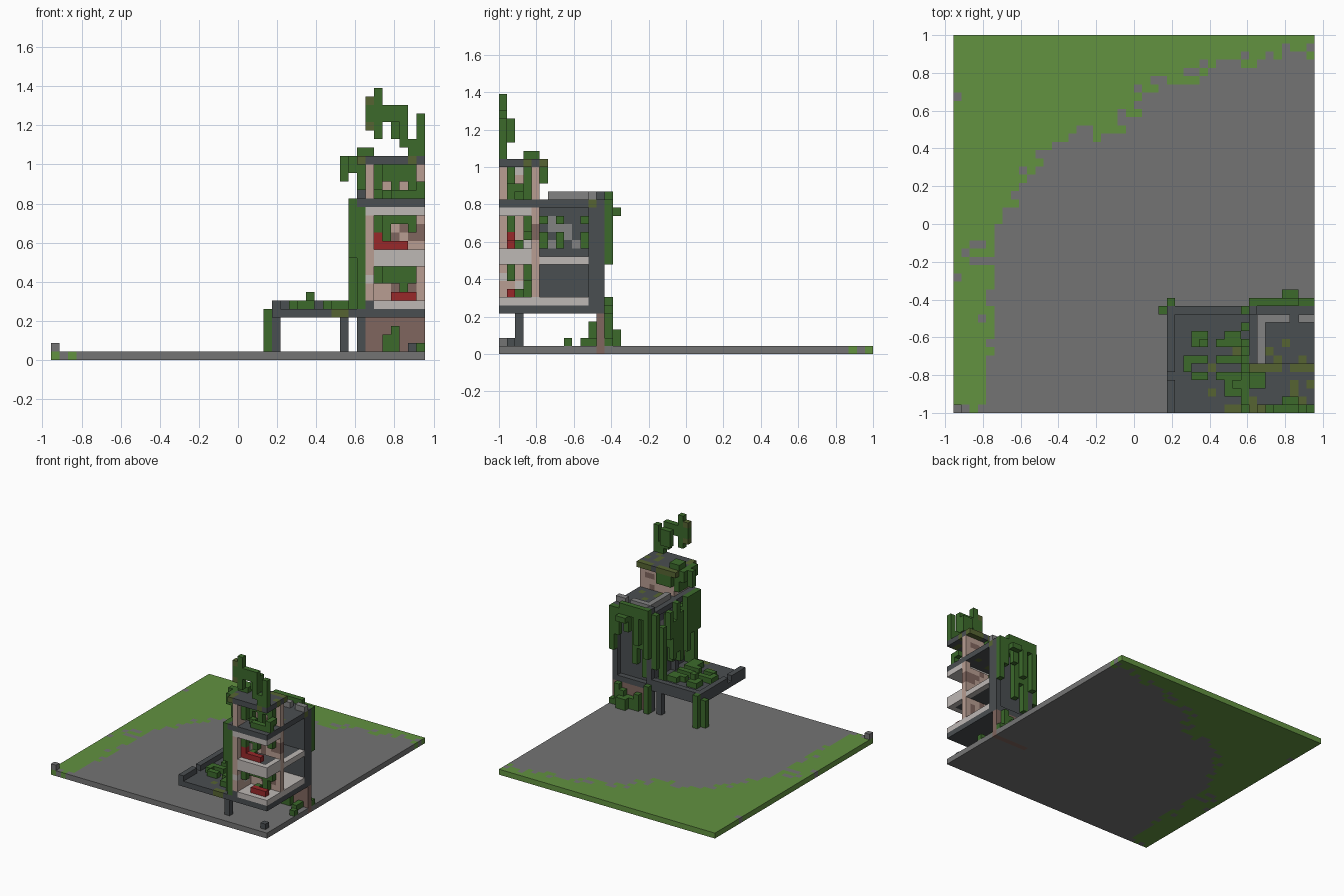
import bpy
import bmesh
import random
from mathutils import Vector

cube = bpy.data.objects.get("Cube")
if cube:
    bpy.data.objects.remove(cube)

rng = random.Random(4)
UNIT = 2 / 46            # edge of one block
WIDE, DEEP = 44, 46      # ground size in blocks

PALETTE = {
    "grass green": (98, 146, 64),
    "ground grey": (116, 116, 116),
    "dark concrete": (74, 78, 81),
    "leaf green": (60, 106, 43),
    "moss olive": (86, 100, 50),
    "pale trim": (190, 184, 181),
    "beige plaster": (184, 158, 146),
    "brown brick": (128, 102, 94),
    "red bench": (152, 40, 42),
    "parapet grey": (130, 130, 130),
}


def linear(value):
    value /= 255
    return value / 12.92 if value < 0.04045 else ((value + 0.055) / 1.055) ** 2.4


def make_material(name, rgb):
    colour = (*[linear(c) for c in rgb], 1)
    mat = bpy.data.materials.new(name)
    mat.use_nodes = True
    mat.diffuse_color = colour
    shader = next(n for n in mat.node_tree.nodes if n.type == "BSDF_PRINCIPLED")
    shader.inputs["Base Color"].default_value = colour
    shader.inputs["Roughness"].default_value = 0.9
    return mat


materials = {name: make_material(name, rgb) for name, rgb in PALETTE.items()}
world = {}               # block position -> (part, colour)


def span(value):
    """A single index or an inclusive pair."""
    low, high = value if isinstance(value, tuple) else (value, value)
    return range(low, high + 1)


def fill(part, colour, xs, ys, zs, keep=False, speckle=None, chance=0):
    for i in span(xs):
        for j in span(ys):
            for k in span(zs):
                if keep and (i, j, k) in world:
                    continue
                tint = speckle if rng.random() < chance else colour
                world[i, j, k] = (part, tint)


def vine(xs, ys, zs, part="vines"):
    fill(part, "leaf green", xs, ys, zs, keep=True)


# Ground: grass beyond a ragged curved edge, paving inside it
edge = [(0, 0), (4, 0), (5, 20), (8, 27), (11, 32), (15, 34),
        (20, 35), (23, 38), (28, 41), (35, 42), (43, 44), (44, 45)]


def grass_start(i):
    for (a, low), (b, high) in zip(edge, edge[1:]):
        if a <= i <= b:
            return low + (high - low) * (i - a) / (b - a)
    return DEEP


for i in range(WIDE):
    for j in range(DEEP):
        wobble = rng.gauss(0, 0.9)
        grassy = j + wobble > grass_start(i + 0.5 - wobble * 0.4) and i < j + 5
        fill("ground", "grass green" if grassy else "ground grey", i, j, 0)
fill("ground", "ground grey", (1, 3), (18, 20), 0, speckle="grass green", chance=0.6)
fill("ground", "brown brick", (37, 43), 12, 0)
fill("rubble", "ground grey", 0, 0, 1)
fill("rubble", "dark concrete", 42, 1, 1)

# Raised deck on posts, with broken edge parapet
fill("deck", "dark concrete", (26, 43), (0, 12), 5)
for patch in ((31, (2, 5)), ((33, 35), (0, 3)), (34, (6, 8)), ((28, 29), 9)):
    fill("deck", "dark concrete", *patch, 5, speckle="moss olive", chance=0.6)
fill("deck_parapet", "dark concrete", 26, (0, 3), 6)
fill("deck_parapet", "dark concrete", 26, (5, 12), 6)
fill("deck_parapet", "dark concrete", (26, 36), 12, 6)
for post in ((26, 12), (34, 2), (34, 12), (36, 12)):
    fill("deck_posts", "dark concrete", *post, (1, 4))

# Ground floor brick wall
fill("brick_wall", "brown brick", (37, 43), 12, (1, 4))

# Tower rooms: floors, rear rooms and front rooms
fill("lower_floor", "pale trim", (37, 43), (0, 10), 6)
fill("middle_floor", "dark concrete", (37, 43), (0, 11), 11)
fill("middle_trim", "pale trim", (37, 43), 0, (11, 12))
fill("middle_trim", "pale trim", 43, (0, 3), (11, 12))
fill("middle_trim", "pale trim", 43, (4, 10), 11)
fill("middle_ceiling", "pale trim", (37, 43), (0, 3), 17)
fill("terrace_slab", "dark concrete", (36, 43), (0, 12), 18)
fill("terrace_slab", "dark concrete", (37, 43), (5, 11), 18,
     speckle="moss olive", chance=0.3)
fill("rear_wall", "dark concrete", (37, 43), 11, (6, 17))
fill("side_wall", "dark concrete", 37, (5, 11), (6, 17))
fill("side_wall", "dark concrete", 37, (5, 10), (13, 16),
     speckle="parapet grey", chance=0.45)
fill("side_wall", "dark concrete", 37, (0, 4), 6)
for post in ((36, 12), (36, 5), (43, 12)):
    fill("tower_posts", "dark concrete", *post, (6, 17))

# Plastered front rooms on three storeys
for low, high in ((7, 10), (13, 16), (19, 22)):
    fill("plaster_wall", "beige plaster", (37, 43), 4, (low, high),
         speckle="brown brick", chance=0.12)
    fill("plaster_wall", "beige plaster", 37, (1, 3), (low, high),
         speckle="pale trim", chance=0.3)
fill("plaster_columns", "beige plaster", 43, 4, (7, 22))
fill("plaster_columns", "beige plaster", 37, 0, (7, 22),
     speckle="pale trim", chance=0.15)
fill("terrace_slab", "dark concrete", (36, 43), (0, 4), 18)
fill("brick_panel", "brown brick", 42, 4, (8, 9))
fill("brick_panel", "brown brick", (42, 43), 4, (14, 15))

# Benches
fill("lower_bench", "red bench", (40, 42), 1, 7)
fill("upper_bench", "red bench", (38, 41), 1, 13)
fill("upper_bench", "red bench", 38, 1, 14)

# Terrace parapet and roof
fill("terrace_parapet", "parapet grey", 37, (6, 11), 19)
fill("terrace_parapet", "parapet grey", (37, 43), 11, 19)
fill("terrace_parapet", "dark concrete", 36, 12, 19)
del world[41, 11, 19]
fill("roof", "dark concrete", (36, 43), (0, 5), 23, speckle="moss olive", chance=0.28)

# Vines inside the open rooms
for low, high in ((7, 10), (13, 16), (19, 22)):
    for i in range(38, 43):
        drop = rng.randint(0, 3)
        vine(i, 3, (high - drop, high), "room_vines")
        if rng.random() < 0.45:
            vine(i, 2, low, "room_vines")
    for j in (1, 3):
        vine(38, j, (high - rng.randint(0, 2), high), "room_vines")
for j in (5, 7, 10):
    vine(38, j, (13, 13 + rng.randint(0, 1)), "room_vines")
    vine(38, j, 16, "room_vines")
vine((40, 43), 1, 19, "room_vines")
vine(43, (1, 2), 20, "room_vines")

# Strands down the outer side wall
for j in range(13):
    for lane in (36, 35):
        if rng.random() < (0.75 if lane == 36 else 0.6):
            top = rng.randint(14, 18)
            vine(lane, j, (top - rng.randint(4, 10), top), "side_vines")
vine(35, 1, (6, 18), "side_vines")
vine(36, 0, (6, 17), "side_vines")

# Strands down the rear wall
vine((36, 41), 13, (18, 19), "rear_vines")
vine((36, 43), 12, 17, "rear_vines")
for i, bottom in ((36, 11), (38, 13), (40, 15), (42, 14), (43, 11)):
    vine(i, 13, (bottom, 18), "rear_vines")
for i, bottom in ((37, 7), (39, 9), (38, 12)):
    vine(i, 12, (bottom, 16), "rear_vines")
vine((40, 41), 14, 17, "rear_vines")

# Growth at ground level and over the deck edge
vine(25, 12, (1, 5), "hanging_vines")
vine(26, 13, (1, 6), "hanging_vines")
vine(36, 13, (1, 5), "hanging_vines")
for i in range(38, 44):
    vine(i, 13, (1, rng.randint(1, 4)), "ground_vines")
vine((40, 41), 14, (1, 2), "ground_vines")
vine((39, 40), 11, (1, 2), "ground_vines")
vine(40, 11, 3, "ground_vines")
vine(43, 8, 1, "ground_vines")
vine(42, (10, 11), 1, "ground_vines")
for j in (4, 6, 8, 9):
    vine((29, 30), j, 6, "deck_vines")
    vine((32 + j % 2, 34), j, 6, "deck_vines")
vine(28, (5, 6), 6, "deck_vines")
vine(30, 8, 7, "deck_vines")
vine((33, 34), (2, 3), 6, "deck_vines")

# Roof growth: low clumps, side drips and the tall broken arch
vine((36, 37), (3, 4), 24, "roof_vines")
vine(35, (1, 4), (22, 23), "roof_vines")
vine(34, 3, (21, 23), "roof_vines")
vine(36, (1, 4), (20, 22), "roof_vines")
vine((37, 39), 5, (21, 22), "roof_vines")
fill("roof_arch", "moss olive", 37, 0, (27, 30), speckle="leaf green", chance=0.5)
vine(38, 0, (26, 31), "roof_arch")
vine((39, 41), 0, (28, 29), "roof_arch")
vine(41, 0, (25, 27), "roof_arch")
vine(42, 0, (24, 25), "roof_arch")
vine(43, 0, (24, 28), "roof_arch")
vine((40, 41), 1, (26, 28), "roof_arch")

# Turn every part into a mesh made of its exposed block faces
SIDES = [Vector(d) for d in ((1, 0, 0), (0, 1, 0), (0, 0, 1))]
SIDES += [-d for d in SIDES]


def build(part):
    bm = bmesh.new()
    used, corners = [], {}

    def corner(point):
        key = tuple(round(c) for c in point)
        if key not in corners:
            x, y, z = key
            corners[key] = bm.verts.new(
                ((x - WIDE / 2) * UNIT, (y - DEEP / 2) * UNIT, z * UNIT))
        return corners[key]

    for cell, (owner, colour) in world.items():
        if owner != part:
            continue
        if colour not in used:
            used.append(colour)
        middle = Vector(cell) + Vector((0.5, 0.5, 0.5))
        for side in SIDES:
            if tuple(int(c) for c in Vector(cell) + side) in world:
                continue
            u = side.yzx
            v = side.cross(u)
            ring = (u + v, v - u, -u - v, u - v)
            face = bm.faces.new([corner(middle + (side + r) / 2) for r in ring])
            face.material_index = used.index(colour)
    mesh = bpy.data.meshes.new(part)
    bm.to_mesh(mesh)
    bm.free()
    for colour in used:
        mesh.materials.append(materials[colour])
    bpy.context.collection.objects.link(bpy.data.objects.new(part, mesh))


for part in sorted({owner for owner, _ in world.values()}):
    build(part)
